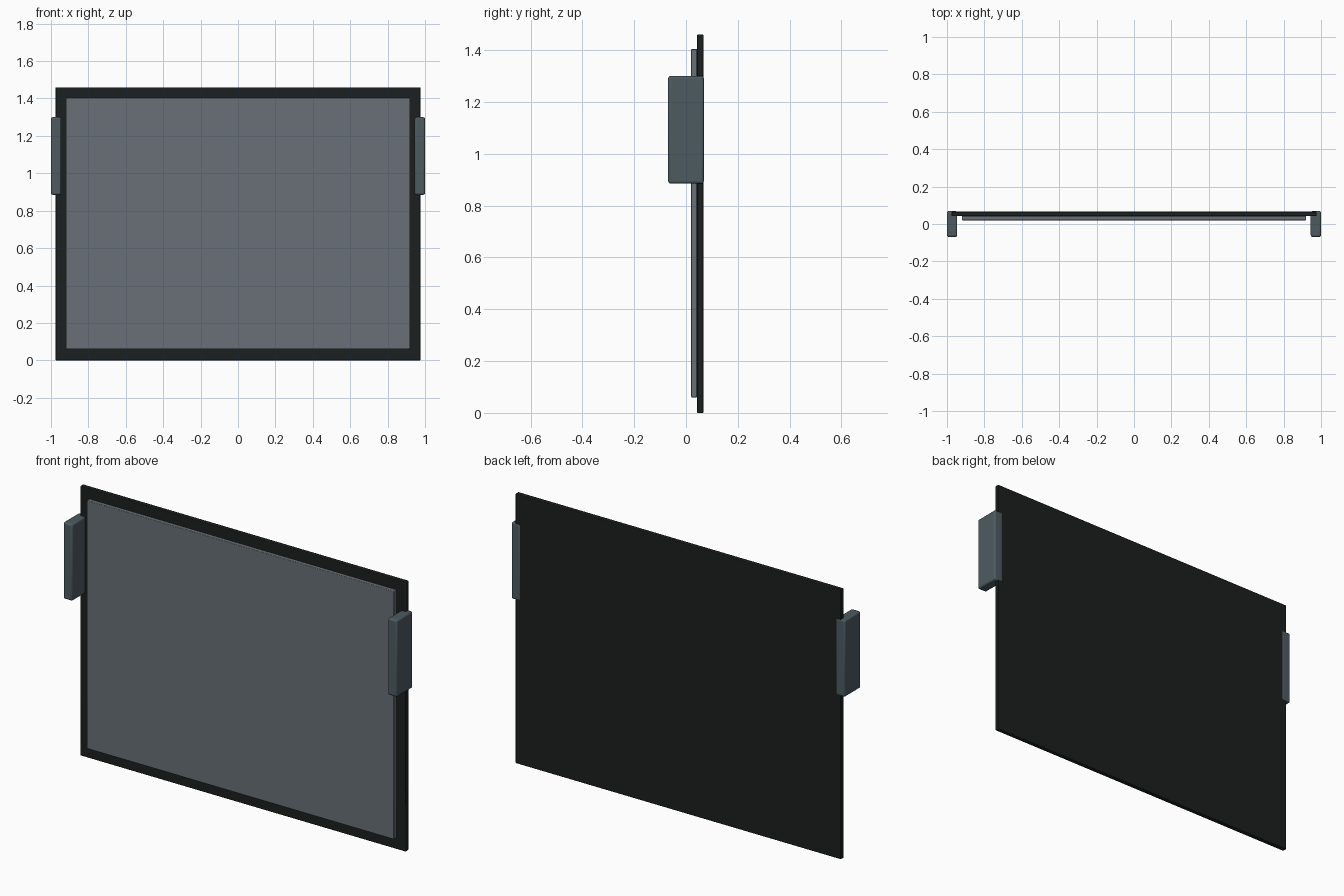
import bpy

if "Cube" in bpy.data.objects:
    bpy.data.objects.remove(bpy.data.objects["Cube"])


def material(name, color):
    m = bpy.data.materials.new(name)
    m.diffuse_color = color
    m.use_nodes = True
    m.node_tree.nodes["Principled BSDF"].inputs["Base Color"].default_value = m.diffuse_color
    return m


def box(name, lo, hi, mat, bevel, segments=2):
    """Box between two corners with softened edges."""
    bpy.ops.mesh.primitive_cube_add(size=1, location=[(a + b) / 2 for a, b in zip(lo, hi)])
    ob = bpy.context.object
    ob.name = name
    ob.scale = [b - a for a, b in zip(lo, hi)]
    bpy.ops.object.transform_apply(location=False, rotation=False, scale=True)
    ob.data.materials.append(mat)
    mod = ob.modifiers.new("soft_edges", 'BEVEL')
    mod.width = bevel
    mod.segments = segments
    bpy.ops.object.shade_smooth_by_angle()
    return ob


black = material("black_board", (0.012, 0.014, 0.014, 1))
glass = material("grey_screen", (0.14, 0.16, 0.18, 0.85))
slate = material("slate_clip", (0.075, 0.105, 0.12, 1))

# Backing board
box("back_board", (-0.975, 0.042, 0), (0.975, 0.067, 1.46), black, 0.003)

# Raised front panel
box("front_panel", (-0.92, 0.02, 0.06), (0.92, 0.043, 1.405), glass, 0.003)

# Side brackets gripping the board edges
for side, name in ((-1, "left_bracket"), (1, "right_bracket")):
    x0, x1 = sorted((side * 0.945, side * 1.0))
    box(name, (x0, -0.069, 0.885), (x1, 0.069, 1.30), slate, 0.009, 3)
